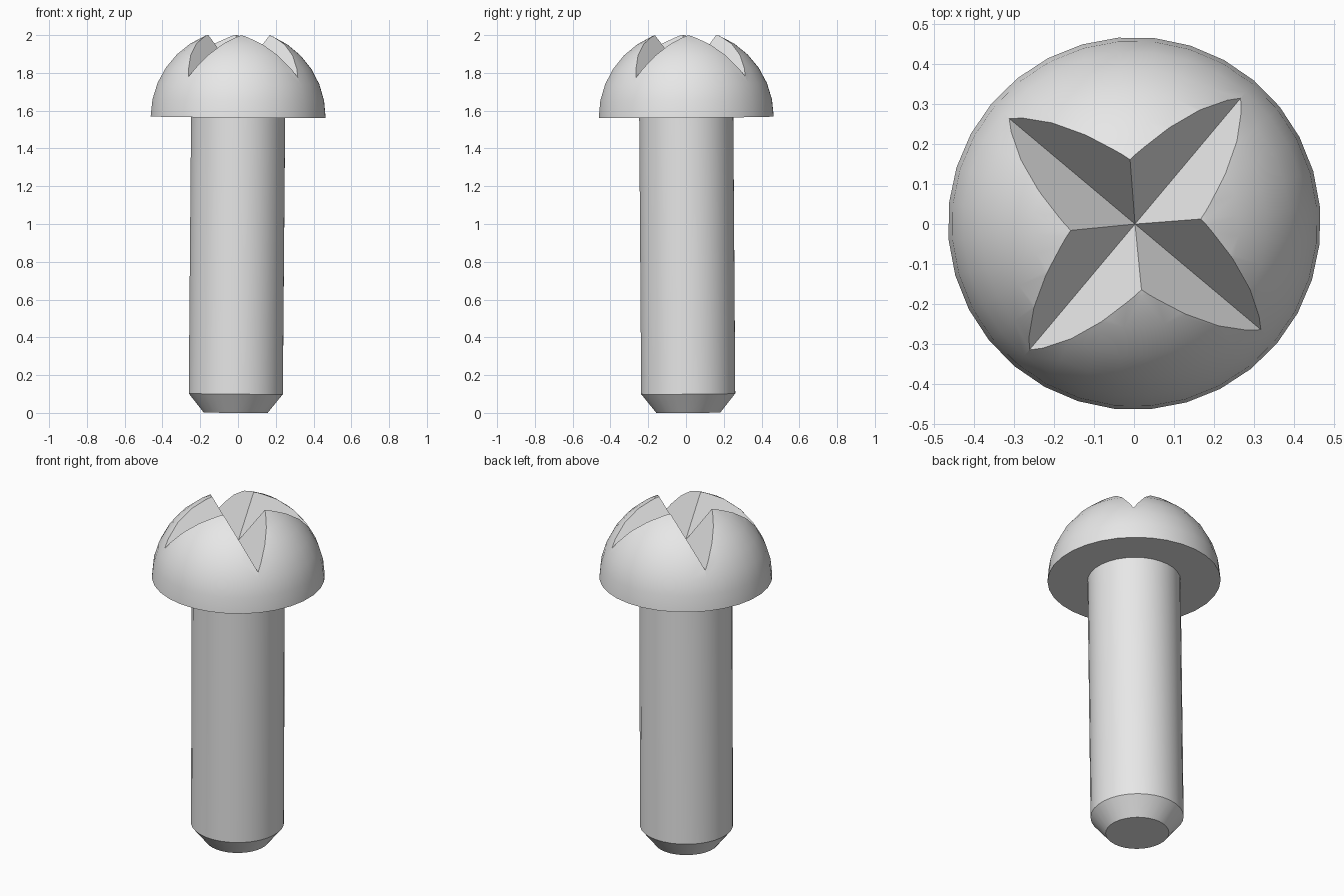
import bpy
import bmesh
from math import sin, cos, pi, radians
from mathutils import Matrix, Vector

if "Cube" in bpy.data.objects:
    bpy.data.objects.remove(bpy.data.objects["Cube"], do_unlink=True)

SIDES = 32
HEAD_R = 0.465      # hemisphere radius
HEAD_Z = 1.565      # underside of the head
GROOVE_Z = 1.78     # floor of the cross recess

steel = bpy.data.materials.new("grey steel")
steel.use_nodes = True
grey = (0.8, 0.8, 0.8, 1.0)
steel.diffuse_color = grey
steel.node_tree.nodes["Principled BSDF"].inputs["Base Color"].default_value = grey


def make_object(name, bm):
    bmesh.ops.recalc_face_normals(bm, faces=bm.faces[:])
    mesh = bpy.data.meshes.new(name)
    bm.to_mesh(mesh)
    bm.free()
    mesh.materials.append(steel)
    obj = bpy.data.objects.new(name, mesh)
    bpy.context.collection.objects.link(obj)
    return obj


def lathe(name, profile):
    """Revolve (radius, z) points that start and end on the axis."""
    bm = bmesh.new()
    verts = [bm.verts.new((r, 0, z)) for r, z in profile]
    edges = [bm.edges.new(pair) for pair in zip(verts, verts[1:])]
    bmesh.ops.spin(bm, geom=verts + edges, cent=(0, 0, 0), axis=(0, 0, 1),
                   angle=2 * pi, steps=SIDES, use_merge=True)
    bmesh.ops.remove_doubles(bm, verts=bm.verts[:], dist=0.0001)
    bmesh.ops.dissolve_degenerate(bm, edges=bm.edges[:], dist=0.0001)
    return make_object(name, bm)


def groove_cutter(name, angle):
    """Long V-shaped prism lying across the head."""
    bm = bmesh.new()
    section = [(0, GROOVE_Z), (0.21, GROOVE_Z + 0.4), (-0.21, GROOVE_Z + 0.4)]
    face = bm.faces.new([bm.verts.new((-1, y, z)) for y, z in section])
    out = bmesh.ops.extrude_face_region(bm, geom=[face])
    moved = [g for g in out["geom"] if isinstance(g, bmesh.types.BMVert)]
    bmesh.ops.translate(bm, verts=moved, vec=Vector((2, 0, 0)))
    bmesh.ops.rotate(bm, verts=bm.verts[:], cent=(0, 0, 0),
                     matrix=Matrix.Rotation(angle, 3, 'Z'))
    obj = make_object(name, bm)
    obj.hide_render = True
    return obj


def select_only(obj):
    bpy.ops.object.select_all(action='DESELECT')
    obj.select_set(True)
    bpy.context.view_layer.objects.active = obj


# Domed head with a flat underside
arc = [(HEAD_R * cos(i * pi / 16), HEAD_Z + HEAD_R * sin(i * pi / 16))
       for i in range(8)]
head = lathe("domed_head", [(0, HEAD_Z)] + arc + [(0, HEAD_Z + HEAD_R)])

# Crossed V grooves forming the four-pointed recess
select_only(head)
for n, degrees in enumerate((45, 135)):
    cutter = groove_cutter(f"groove_cutter_{n + 1}", radians(degrees))
    mod = head.modifiers.new("groove", 'BOOLEAN')
    mod.operation = 'DIFFERENCE'
    mod.solver = 'EXACT'
    mod.object = cutter
    bpy.ops.object.modifier_apply(modifier=mod.name)
    bpy.data.objects.remove(cutter, do_unlink=True)

# Shank with a chamfered tip, seated slightly inside the head
shank = lathe("shank", [(0, 0), (0.17, 0), (0.25, 0.1),
                        (0.25, HEAD_Z + 0.02), (0, HEAD_Z + 0.02)])

# Shading and the slight lean of the whole bolt
for part in (head, shank):
    select_only(part)
    bpy.ops.object.shade_smooth_by_angle(angle=radians(30))
    part.location = (-0.0125, 0.0125, 0.001)
    part.rotation_euler = (0.0078, 0.0078, radians(5))
